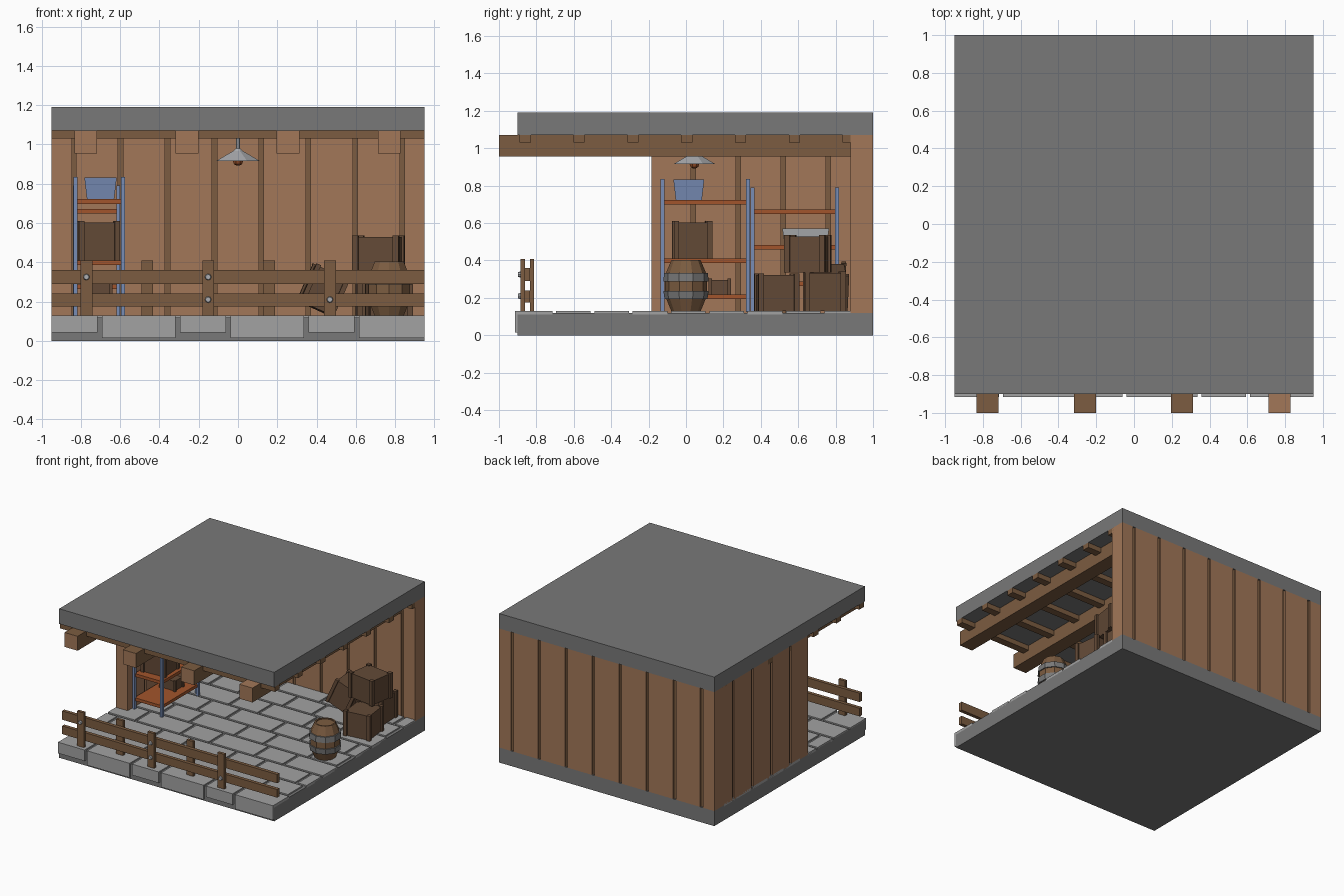
import bpy, bmesh, math
from mathutils import Matrix, Vector

if "Cube" in bpy.data.objects:
    bpy.data.objects.remove(bpy.data.objects["Cube"])


def mat(name, r, g, b):
    m = bpy.data.materials.new(name)
    m.diffuse_color = (r, g, b, 1)
    m.use_nodes = True
    m.node_tree.nodes["Principled BSDF"].inputs["Base Color"].default_value = m.diffuse_color
    return m


GREY = mat("dark_stone", 0.19, 0.19, 0.19)
STONE = mat("light_stone", 0.36, 0.36, 0.36)
LIGHT = mat("light_wood", 0.36, 0.185, 0.098)
WOOD = mat("medium_wood", 0.20, 0.107, 0.052)
DARK = mat("crate_wood", 0.125, 0.068, 0.038)
BLUE = mat("blue_metal", 0.19, 0.27, 0.47)
ORANGE = mat("orange_shelf", 0.36, 0.09, 0.025)
STEEL = mat("steel", 0.42, 0.43, 0.45)


def finish(name, bm, mats):
    bmesh.ops.recalc_face_normals(bm, faces=bm.faces)
    me = bpy.data.meshes.new(name)
    bm.to_mesh(me)
    bm.free()
    for m in mats:
        me.materials.append(m)
    ob = bpy.data.objects.new(name, me)
    bpy.context.collection.objects.link(ob)
    return ob


def add_box(bm, x0, x1, y0, y1, z0, z1):
    s = Matrix.Diagonal((x1 - x0, y1 - y0, z1 - z0, 1))
    t = Matrix.Translation(((x0 + x1) / 2, (y0 + y1) / 2, (z0 + z1) / 2))
    return bmesh.ops.create_cube(bm, size=1, matrix=t @ s)["verts"]


def boxes(name, m, *dims):
    bm = bmesh.new()
    for d in dims:
        add_box(bm, *d)
    return finish(name, bm, [m])


def lathe(name, prof, n, mats, loc, band=()):
    """Spin (radius, z) rings; profile segments listed in band get the second material."""
    bm = bmesh.new()
    rings = [[bm.verts.new((loc[0] + r * math.cos(math.tau * (i + .5) / n),
                            loc[1] + r * math.sin(math.tau * (i + .5) / n), loc[2] + z))
              for i in range(n)] for r, z in prof]
    for k in range(len(rings) - 1):
        for i in range(n):
            j = (i + 1) % n
            f = bm.faces.new((rings[k][i], rings[k][j], rings[k + 1][j], rings[k + 1][i]))
            f.material_index = int(k in band)
    bm.faces.new(rings[0])
    bm.faces.new(rings[-1])
    return finish(name, bm, mats)


# Floor and roof slabs
boxes("floor_slab", GREY, (-.95, .95, -.9, 1, 0, .12))
boxes("roof_slab", GREY, (-.95, .95, -.9, 1, 1.07, 1.19))


# Paving stones: alternating long and short, offset per row
def row(shift):
    x, k, out = -.95 - shift, 0, []
    while x < .93:
        w = (.23, .37)[k % 2] + .005
        a, b = max(x, -.95), min(x + w, .95)
        if b - a > .04:
            out.append((a, b, k))
        x += w + .022
        k += 1
    return out


bm = bmesh.new()
y = -.9
for r in range(9):
    for a, b, k in row((0, .32, .14)[r % 3]):
        add_box(bm, a, b, y, min(y + .185, .88), .11, .13)
        if r == 0:  # front edge stones wrap down over the slab
            add_box(bm, a, b, -.915, -.9, (.042, .015)[k % 2], .13)
    y += .205
finish("paving_stones", bm, [STONE])


# Plank walls: boards over a slightly recessed core
def spans(lo, hi, seams):
    edges = [lo] + [e for s in seams for e in (s - .012, s + .012)] + [hi]
    return list(zip(edges[::2], edges[1::2]))


boxes("back_wall_core", WOOD, (-.94, .94, .892, .988, .12, 1.07))
boxes("back_wall_boards", LIGHT, *[(a, b, .88, 1, .12, 1.07) for a, b in
                                   spans(-.95, .95, [-.837 + .239 * i for i in range(8)])])
boxes("side_wall_core", WOOD, (-.938, -.857, -.175, .9, .12, 1.07))
boxes("side_wall_boards", LIGHT, *[(-.95, -.845, a, b, .12, 1.07) for a, b in
                                   spans(-.185, .88, [.04, .28, .52, .76])])

# Roof beams with pale cut ends, and cross purlins
for i in range(4):
    x = -.775 + .515 * i
    b = boxes("roof_beam", WOOD, (x - .058, x + .058, -1, .88, .955, 1.07))
    b.data.materials.append(LIGHT)
    for p in b.data.polygons:
        p.material_index = int(abs(p.normal.y) > .9 or (i == 3 and p.normal.z > .9))
boxes("purlins", WOOD, *[(-.95, .95, y - .03, y + .03, 1.03, 1.07)
                         for y in [-.86 + .288 * i for i in range(7)]])

# Fence: rails sandwiched by alternating front and back posts
boxes("fence_rails", WOOD, (-.95, .95, -.863, -.835, .29, .36), (-.95, .95, -.863, -.835, .175, .24))
for i in range(5):
    x = -.772 + .31 * i
    y = (-.885, -.835)[i % 2]
    boxes("fence_post", WOOD, (x - .03, x + .03, y, y + .023, .125, .408))
for x, z in ((-.772, .325), (-.152, .325), (-.152, .21), (.468, .21)):
    bm = bmesh.new()
    bmesh.ops.create_cone(bm, cap_ends=True, segments=8, radius1=.017, radius2=.013, depth=.014,
                          matrix=Matrix.Translation((x, -.89, z)) @ Matrix.Rotation(math.pi / 2, 4, 'X'))
    finish("fence_bolt", bm, [STEEL])


# Shelf units
def shelf(x0, x1, y0, y1, top, levels):
    t = .02
    boxes("shelf_posts", BLUE, *[(x, x + t, y, y + t, .125, top)
                                 for x in (x0, x1 - t) for y in (y0, y1 - t)])
    boxes("shelf_boards", ORANGE, *[(x0 + .01, x1 - .01, y0 + .01, y1 - .01, z - .012, z + .012)
                                    for z in levels])


shelf(-.838, -.575, -.135, .342, .835, (.205, .398, .71))
shelf(-.84, -.6, .345, .817, .79, (.275, .47, .66))


# Crates: core box with thicker corner boards
def crate(name, loc, size, rz=0, ry=0):
    a, b, c = (s / 2 for s in size)
    w, e = .26 * a, .012
    bm = bmesh.new()
    add_box(bm, -a + e, a - e, -b + e, b - e, -c, c - .008)
    for sx in (-1, 1):
        for sy in (-1, 1):
            xs, ys = sorted((sx * a, sx * (a - w))), sorted((sy * b, sy * (b - w)))
            add_box(bm, *xs, *ys, -c, c)
    m = Matrix.Translation(loc) @ Matrix.Rotation(rz, 4, 'Z') @ Matrix.Rotation(ry, 4, 'Y')
    bm.transform(m)
    finish(name, bm, [DARK])


crate("shelf_crate", (-.71, .033, .51), (.21, .205, .2), .05)
crate("small_shelf_crate", (-.71, .18, .26), (.14, .12, .085))
crate("front_crate", (.77, .485, .23), (.22, .22, .2), .12)
crate("rear_crate", (.71, .74, .235), (.22, .22, .21), .05)
crate("top_crate", (.715, .65, .437), (.24, .22, .2), -.15)
crate("leaning_crate", (.435, .76, .26), (.19, .2, .21), .1, math.radians(24))

# Tapered bins on the shelves
for name, m, loc, s in (("blue_bin", BLUE, (-.7, .015, .777), (.165, .165, .112)),
                        ("pale_bin", STEEL, (-.72, .64, .525), (.17, .25, .09))):
    bm = bmesh.new()
    vs = add_box(bm, -s[0] / 2, s[0] / 2, -s[1] / 2, s[1] / 2, -s[2] / 2, s[2] / 2)
    for v in vs:
        if v.co.z < 0:
            v.co.x *= .84
            v.co.y *= .84
    top = max(bm.faces, key=lambda f: f.calc_center_median().z)
    bmesh.ops.inset_region(bm, faces=[top], thickness=.012)
    for v in top.verts:
        v.co.z -= .06
    bm.transform(Matrix.Translation(loc))
    finish(name, bm, [m])

# Barrel with two raised hoops
lathe("barrel", [(.066, .268), (.066, .275), (.078, .275), (.107, .205), (.117, .205), (.121, .16),
                 (.112, .16), (.112, .11), (.121, .11), (.115, .066), (.105, .066), (.078, 0)],
      10, [WOOD, GREY], (.77, 0, .128), band=(3, 4, 5, 7, 8, 9))

# Hanging lamp
lathe("lamp_shade", [(.012, 1.03), (.012, .98), (.025, .968), (.118, .917), (.11, .917), (.015, .955)],
      8, [STEEL], (0, .045, 0))
lathe("lamp_bulb", [(.015, .95), (.03, .92), (.022, .9), (.01, .893)], 8, [ORANGE], (0, .045, 0))
